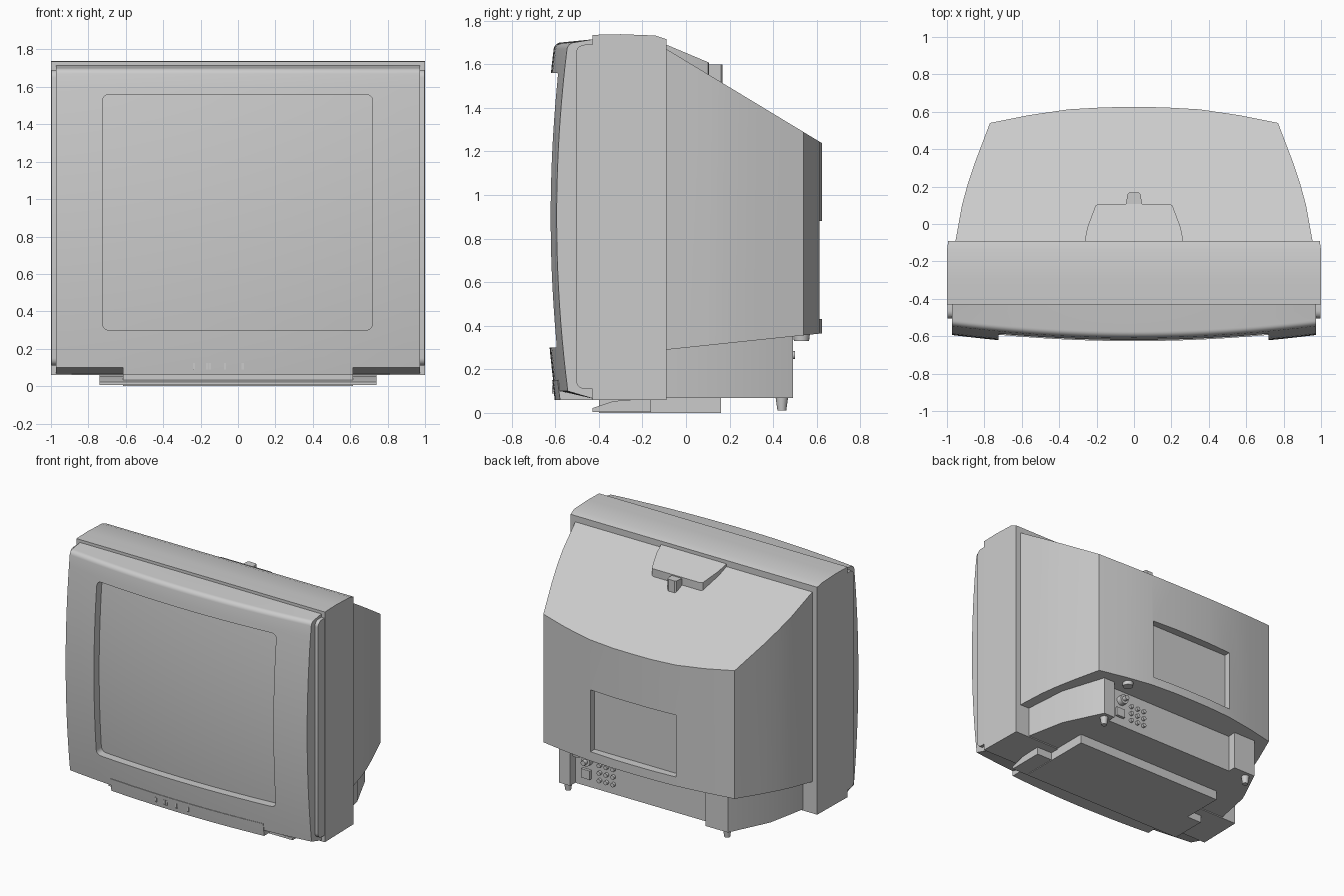
import bpy, bmesh, math
from mathutils import Vector

if "Cube" in bpy.data.objects:
    bpy.data.objects.remove(bpy.data.objects["Cube"])

GREY = (0.6, 0.6, 0.6, 1)
plastic = bpy.data.materials.new("grey_plastic")
plastic.use_nodes = True
plastic.diffuse_color = GREY
plastic.node_tree.nodes["Principled BSDF"].inputs["Base Color"].default_value = GREY


def finish(name, bm):
    bmesh.ops.recalc_face_normals(bm, faces=bm.faces)
    me = bpy.data.meshes.new(name)
    bm.to_mesh(me)
    bm.free()
    me.materials.append(plastic)
    ob = bpy.data.objects.new(name, me)
    bpy.context.collection.objects.link(ob)
    smooth(ob)
    return ob


def smooth(ob):
    bpy.ops.object.select_all(action='DESELECT')
    ob.select_set(True)
    bpy.context.view_layer.objects.active = ob
    bpy.ops.object.shade_smooth_by_angle(angle=math.radians(25))


def prism_bm(pts, lo, hi, axis):
    """Extrude a 2D outline along an axis: x takes (y, z), y takes (x, z), z takes (x, y)."""
    bm = bmesh.new()
    place = {"x": lambda p: (lo, p[0], p[1]),
             "y": lambda p: (p[0], lo, p[1]),
             "z": lambda p: (p[0], p[1], lo)}[axis]
    face = bm.faces.new([bm.verts.new(place(p)) for p in pts])
    ext = bmesh.ops.extrude_face_region(bm, geom=[face])["geom"]
    step = Vector([hi - lo if a == axis else 0 for a in "xyz"])
    bmesh.ops.translate(bm, vec=step, verts=[v for v in ext if isinstance(v, bmesh.types.BMVert)])
    return bm


def prism(name, pts, lo, hi, axis):
    return finish(name, prism_bm(pts, lo, hi, axis))


def box(name, x0, x1, y0, y1, z0, z1):
    return prism(name, [(x0, y0), (x1, y0), (x1, y1), (x0, y1)], z0, z1, "z")


def rounded(a0, a1, b0, b1, r, n=5):
    pts = []
    for k, (ca, cb) in enumerate([(a1 - r, b1 - r), (a0 + r, b1 - r), (a0 + r, b0 + r), (a1 - r, b0 + r)]):
        for i in range(n + 1):
            t = math.pi / 2 * (k + i / n)
            pts.append((ca + r * math.cos(t), cb + r * math.sin(t)))
    return pts


def mirrored(half):
    return half + [(-x, y) for x, y in reversed(half) if x]


def cone(name, loc, r1, r2, depth, along_y=False):
    bm = bmesh.new()
    bmesh.ops.create_cone(bm, cap_ends=True, segments=16, radius1=r1, radius2=r2, depth=depth)
    if along_y:
        for v in bm.verts:
            v.co = Vector((v.co.x, v.co.z, v.co.y))
    bmesh.ops.translate(bm, vec=loc, verts=bm.verts)
    return finish(name, bm)


def cut(ob, cutter):
    cutter.hide_render = True
    mod = ob.modifiers.new("cut", 'BOOLEAN')
    mod.object = cutter
    mod.solver = 'EXACT'
    bpy.context.view_layer.objects.active = ob
    bpy.ops.object.modifier_apply(modifier=mod.name)
    bpy.data.objects.remove(cutter)
    smooth(ob)


def front_y(x, z):
    return -0.655 + 0.065 * x * x + 0.08 * (z - 0.9) ** 2


def curved_block(name, w, z0, z1, offset, back, back_z, roll=0.0):
    """Solid with a doubly curved front, optional rolled top edge, flat back."""
    bm = bmesh.new()
    nx, nz = 24, 20
    zs = [z0 + (z1 - roll - z0) * i / nz for i in range(nz + 1)]
    if roll:
        zs += [z1 - roll + roll * math.sin(math.pi / 2 * i / 6) for i in range(1, 7)]
    rows = []
    for z in zs:
        s = max(0, z - z1 + roll) / roll if roll else 0
        extra = roll * (1 - math.sqrt(max(0, 1 - s * s)))
        xs = [w * (2 * i / nx - 1) for i in range(nx + 1)]
        rows.append([bm.verts.new((x, front_y(x, z) + offset + extra, z)) for x in xs])
    for low, high in zip(rows, rows[1:]):
        for i in range(nx):
            bm.faces.new((low[i], low[i + 1], high[i + 1], high[i]))
    rim = [e for e in bm.edges if e.is_boundary]
    ext = bmesh.ops.extrude_edge_only(bm, edges=rim)["geom"]
    for v in ext:
        if isinstance(v, bmesh.types.BMVert):
            t = (v.co.z - z0) / (z1 - z0)
            v.co.y = back
            v.co.z = back_z[0] + t * (back_z[1] - back_z[0])
    bmesh.ops.edgeloop_fill(bm, edges=[e for e in ext if isinstance(e, bmesh.types.BMEdge)])
    return finish(name, bm)


# Front housing ring and the rounded side bands
bm = prism_bm([(-0.43, 0.06), (-0.09, 0.06), (-0.09, 1.715), (-0.14, 1.732), (-0.3, 1.738), (-0.43, 1.735)], -1, 1, "x")
for v in bm.verts:
    if v.co.y > -0.1:
        v.co.x *= 0.993
finish("front_housing", bm)
prism("side_band", rounded(-0.505, -0.38, 0.11, 1.69, 0.04), -0.998, 0.998, "x")

# Bezel with the screen opening, and the screen behind it
bezel = curved_block("bezel", 0.972, 0.1, 1.7, 0, -0.425, (0.065, 1.715), 0.03)
cut(bezel, prism("opening_cutter", rounded(-0.725, 0.72, 0.3, 1.56, 0.035), -0.8, -0.46, "y"))
curved_block("screen", 0.735, 0.29, 1.57, 0.06, -0.44, (0.29, 1.57))

# Control panel and its small buttons
curved_block("control_panel", 0.615, 0.06, 0.152, -0.004, -0.42, (0.06, 0.152))
for x in (-0.235, -0.165, -0.15, -0.07, 0.025):
    y = front_y(x, 0.11)
    box("panel_button", x - 0.006, x + 0.006, y - 0.009, y + 0.02, 0.09, 0.125)

# Rear cabinet: plan outline trimmed by sloping top and bottom planes
plan = mirrored([(0.955, -0.095), (0.92, 0.1), (0.89, 0.21), (0.85, 0.33), (0.77, 0.54),
                 (0.56, 0.582), (0.35, 0.613), (0.15, 0.624), (0, 0.625)])
bm = prism_bm(plan, 0, 1.8, "z")
for co, no in (((0, -0.09, 1.67), (0, 0.605, 1)), ((0, -0.09, 0.29), (0, 0.105, -1))):
    cutres = bmesh.ops.bisect_plane(bm, geom=bm.verts[:] + bm.edges[:] + bm.faces[:],
                                    plane_co=co, plane_no=no, clear_outer=True)
    bmesh.ops.edgeloop_fill(bm, edges=[g for g in cutres["geom_cut"] if isinstance(g, bmesh.types.BMEdge)])
cabinet = finish("rear_cabinet", bm)
cut(cabinet, box("pocket_cutter", -0.35, 0.34, 0.565, 0.8, 0.43, 0.88))

# Latch cover on the sloping top
bm = prism_bm(mirrored([(0.265, -0.1), (0.25, -0.02), (0.205, 0.1), (0.19, 0.106), (0.045, 0.106)]), 1.5, 1.8, "z")
slope = bmesh.ops.bisect_plane(bm, geom=bm.verts[:] + bm.edges[:] + bm.faces[:],
                               plane_co=(0, -0.09, 1.69), plane_no=(0, 0.42, 1), clear_outer=True)
bmesh.ops.edgeloop_fill(bm, edges=[g for g in slope["geom_cut"] if isinstance(g, bmesh.types.BMEdge)])
finish("latch_cover", bm)
prism("latch_tab", mirrored([(0.045, 0.09), (0.035, 0.16), (0.025, 0.168)]), 1.5, 1.6, "z")

# Lower rear box with a connector recess between two pillars
prism("lower_box", [(0.88, -0.1), (0.82, 0.2), (0.68, 0.49), (0.59, 0.49), (0.59, 0.43), (-0.5, 0.43),
                    (-0.5, 0.49), (-0.68, 0.49), (-0.82, 0.2), (-0.88, -0.1)], 0.068, 0.355, "z")
for x in (-0.64, 0.64):
    cone("rear_foot", (x, 0.44, 0.045), 0.02, 0.03, 0.07)

# Connectors
cone("round_socket", (0.48, 0.445, 0.265), 0.035, 0.035, 0.05, True)
cone("aerial_pin", (0.48, 0.465, 0.265), 0.018, 0.018, 0.07, True)
box("square_socket", 0.46, 0.53, 0.42, 0.45, 0.13, 0.195)
for i in range(3):
    for j in range(3):
        cone("jack", (0.39 - 0.055 * i, 0.437, 0.25 - 0.055 * j), 0.015, 0.015, 0.025, True)
cone("cable_knob", (0.5, 0.53, 0.35), 0.035, 0.04, 0.04)

# Base: wide front wedge and narrower plate
prism("base_front", [(-0.43, 0.005), (-0.16, 0.005), (-0.16, 0.062), (-0.33, 0.055), (-0.43, 0.022)], -0.74, 0.74, "x")
box("base_plate", -0.615, 0.615, -0.4, 0.16, 0, 0.075)
